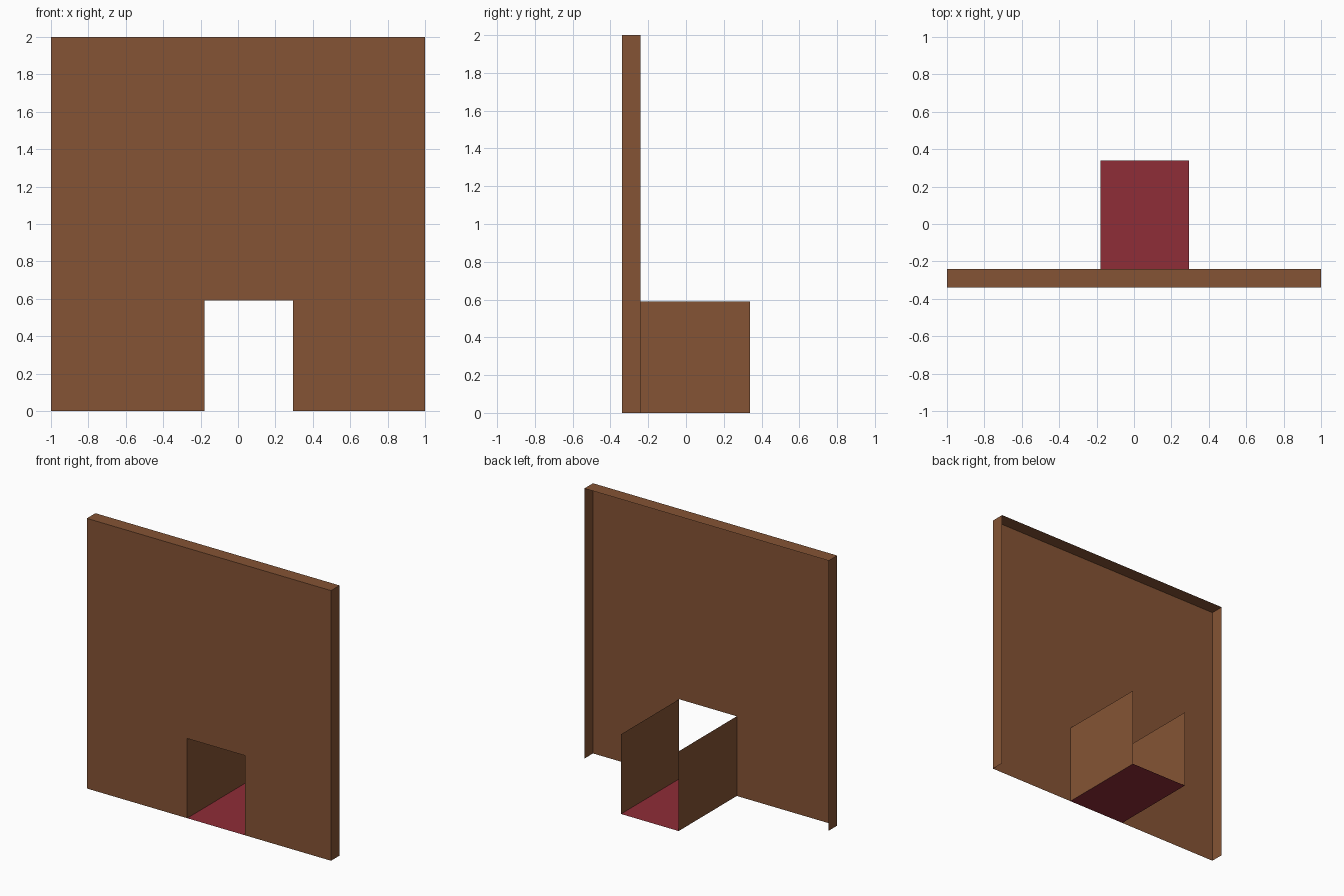
import bpy

if "Cube" in bpy.data.objects:
    bpy.data.objects.remove(bpy.data.objects["Cube"])

X, H = 1.0, 2.0                    # wall half width and height
FRONT, RIM, BACK = -0.34, -0.24, 0.34
L, R, TOP = -0.178, 0.294, 0.59    # opening


def material(name, rgb):
    m = bpy.data.materials.new(name)
    m.diffuse_color = (*rgb, 1)
    m.use_nodes = True
    m.node_tree.nodes["Principled BSDF"].inputs["Base Color"].default_value = m.diffuse_color
    return m


brown = material("brown", (0.235, 0.088, 0.035))
red = material("dark red", (0.275, 0.026, 0.038))


def sheet(name, verts, faces, mat):
    me = bpy.data.meshes.new(name)
    me.from_pydata(verts, [], faces)
    me.materials.append(mat)
    me.update()
    ob = bpy.data.objects.new(name, me)
    bpy.context.collection.objects.link(ob)
    return ob


def ribbon(name, path, y0, y1, mat):
    """Open strip that runs a path of (x, z) points back from y0 to y1."""
    n = len(path)
    verts = [(x, y0, z) for x, z in path] + [(x, y1, z) for x, z in path]
    faces = [(i, i + 1, n + i + 1, n + i) for i in range(n - 1)]
    return sheet(name, verts, faces, mat)


# Front panel with the doorway notch
outline = [(-X, 0), (L, 0), (L, TOP), (R, TOP), (R, 0), (X, 0), (X, H), (-X, H)]
sheet("wall_panel", [(x, FRONT, z) for x, z in outline], [tuple(range(8))], brown)

# Rim along both sides and the top, open at the back and bottom
ribbon("wall_rim", [(X, 0), (X, H), (-X, H), (-X, 0)], FRONT, RIM, brown)

# Passage walls facing into the opening
ribbon("passage_wall_left", [(L, 0), (L, TOP)], FRONT, BACK, brown)
ribbon("passage_wall_right", [(R, TOP), (R, 0)], FRONT, BACK, brown)

# Red passage floor
ribbon("passage_floor", [(R, 0), (L, 0)], FRONT, BACK, red)

# Make the visible sides consistent: rim outward, passage inward, floor upward
outward = {"wall_rim": lambda p, c: p.normal.dot(c) > 0,
           "passage_wall_left": lambda p, c: p.normal.x > 0,
           "passage_wall_right": lambda p, c: p.normal.x < 0,
           "passage_floor": lambda p, c: p.normal.z > 0}
for name, good in outward.items():
    me = bpy.data.objects[name].data
    for p in me.polygons:
        c = p.center.copy()
        c.z -= 1
        c.y = 0
        if not good(p, c):
            p.flip()
    me.update()
